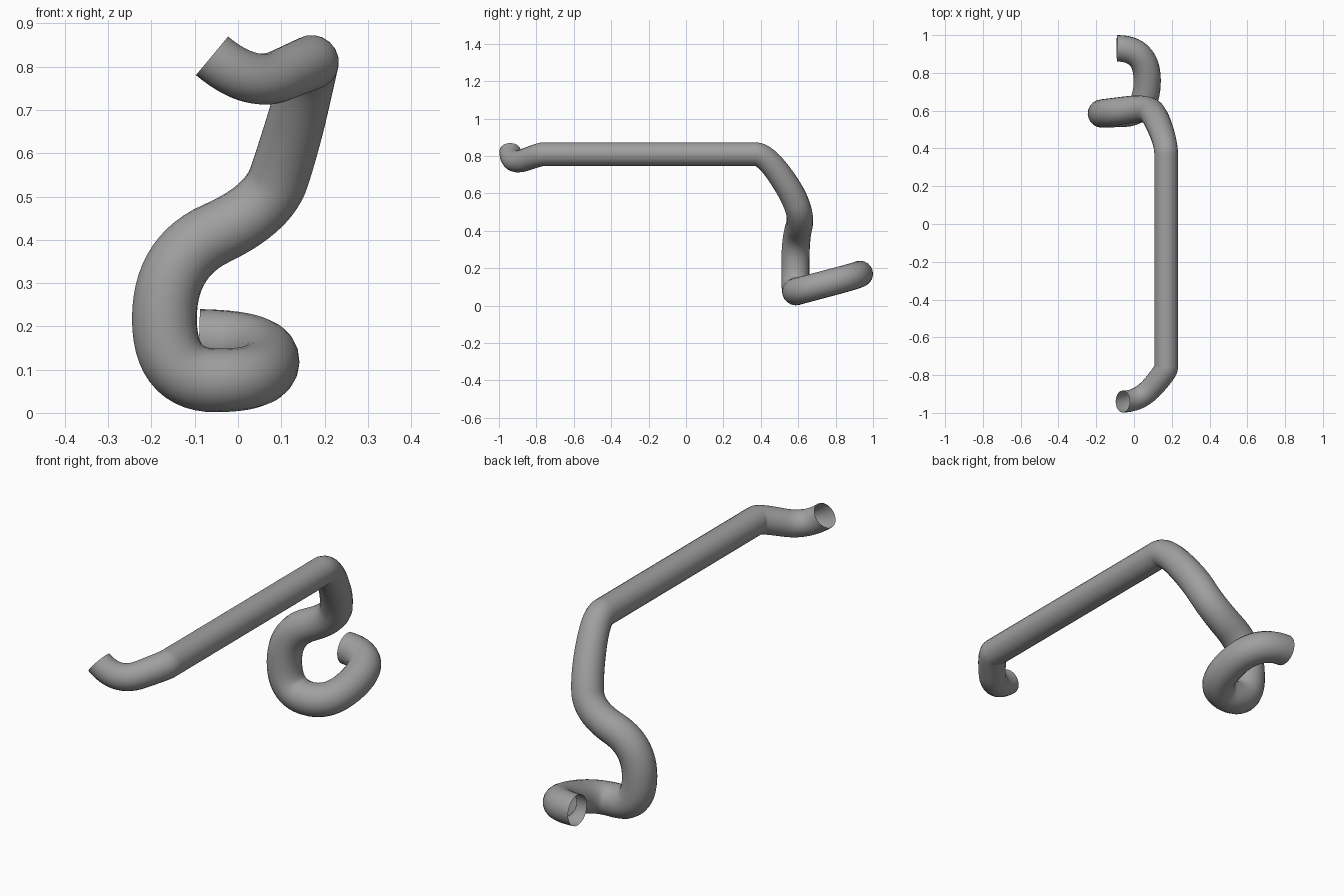
import bpy
from mathutils import Vector

# Remove the default cube
default_cube = bpy.data.objects.get("Cube")
if default_cube:
    bpy.data.objects.remove(default_cube, do_unlink=True)


def make_material(name, value):
    """Create a flat grey material."""
    material = bpy.data.materials.new(name)
    material.use_nodes = True
    colour = (value, value, value, 1)
    material.diffuse_color = colour
    shader = material.node_tree.nodes["Principled BSDF"]
    shader.inputs["Base Color"].default_value = colour
    return material


def sweep_pipe(name, sections, material):
    """Sweep an open round tube through guide corners, rounding every bend."""
    curve = bpy.data.curves.new(name, "CURVE")
    curve.dimensions = "3D"
    curve.resolution_u = 12
    curve.bevel_depth = 1
    curve.bevel_resolution = 8
    curve.use_fill_caps = False
    curve.materials.append(material)

    # A quadratic spline touches the middle of each guide leg
    guides = [(Vector(corner), radius)
              for radius, corners in sections for corner in corners]
    spline = curve.splines.new("NURBS")
    spline.points.add(len(guides) - 1)
    for point, (corner, radius) in zip(spline.points, guides):
        point.co = (*corner, 1)
        point.radius = radius
    spline.order_u = 3
    spline.use_endpoint_u = True

    # Turn the sweep into a smooth mesh
    pipe = bpy.data.objects.new(name, curve)
    bpy.context.collection.objects.link(pipe)
    bpy.ops.object.select_all(action="DESELECT")
    bpy.context.view_layer.objects.active = pipe
    pipe.select_set(True)
    bpy.ops.object.convert(target="MESH")
    bpy.ops.object.shade_smooth()


# Each section holds its tube radius and its guide corners
front_outlet = (0.058, [(-0.06, -0.94, 0.825), (0.03, -0.94, 0.75)])
straight_run = (0.063, [(0.17, y, 0.81) for y in (-0.78, -0.74, 0.32, 0.42)])
rear_drop = (0.07, [(0.12, 0.56, 0.62), (0.07, 0.62, 0.47)])
upright = (0.075, [(-0.17, 0.585, z) for z in (0.36, 0.075)])
bottom_hook = (0.072, [(0.07, 0.59, 0.075), (0.07, 0.93, 0.165)])
rear_inlet = (0.07, [(-0.09, 0.93, 0.17)])

sweep_pipe(
    "bent_pipe",
    [front_outlet, straight_run, rear_drop, upright, bottom_hook, rear_inlet],
    make_material("grey_metal", 0.35),
)
